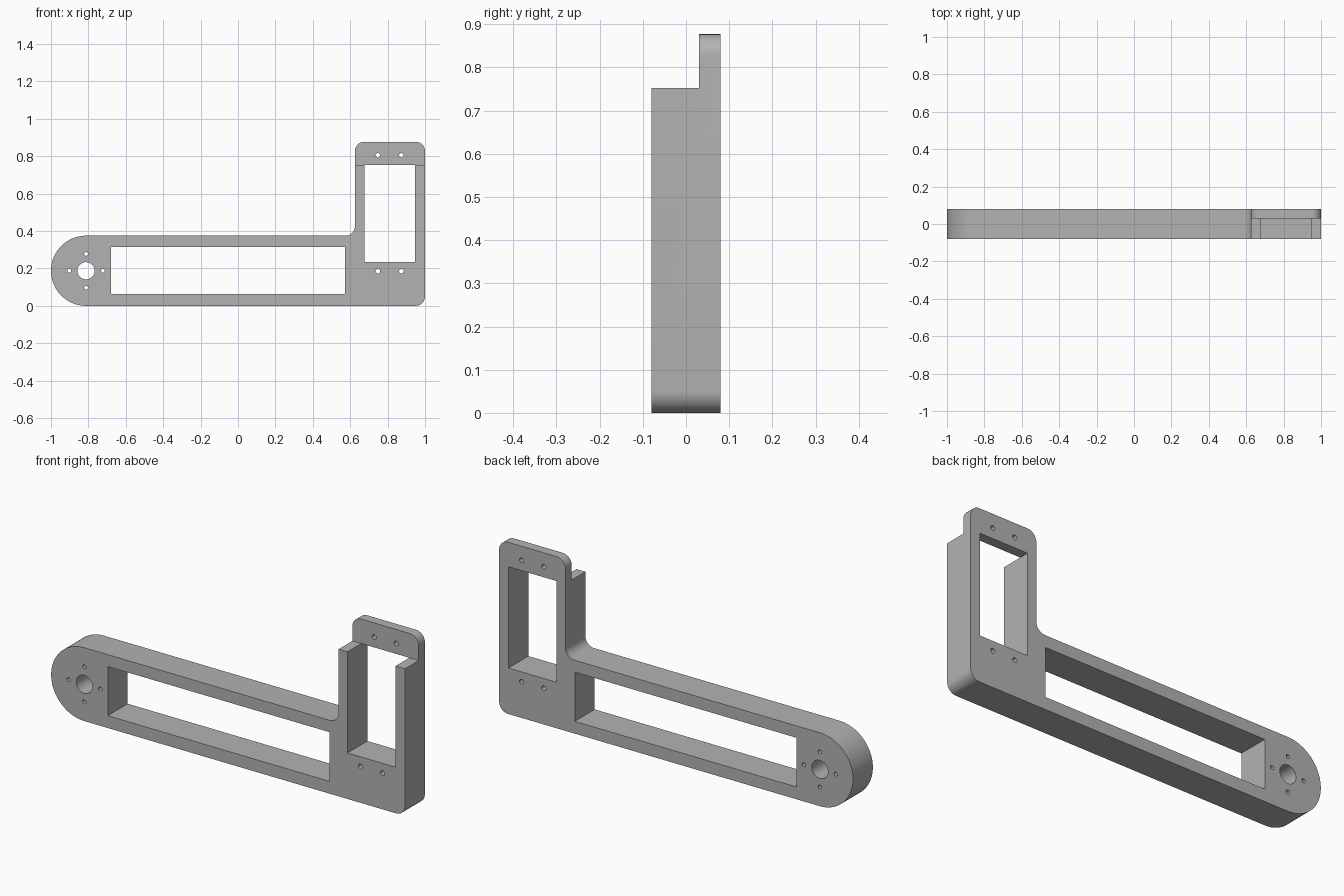
import bpy
import bmesh
from math import cos, sin, radians

if "Cube" in bpy.data.objects:
    bpy.data.objects.remove(bpy.data.objects["Cube"], do_unlink=True)

HALF = 0.08          # half thickness of the bracket
HEIGHT = 0.877
ARM_TOP = 0.375
END_R = ARM_TOP / 2
END_X = END_R - 1
POST_X = 0.625
STEP_Z = 0.752
CORNER = 0.05


def arc(x, z, r, start, end, steps):
    """Points along an arc, angles in degrees."""
    angles = [radians(start + (end - start) * i / steps) for i in range(steps + 1)]
    return [(x + r * cos(a), z + r * sin(a)) for a in angles]


def rect(x0, z0, x1, z1):
    return [(x0, z0), (x1, z0), (x1, z1), (x0, z1)]


def circle(x, z, r, steps=32):
    return arc(x, z, r, 0, 360, steps)[:-1]


def prism(name, outline, y0, y1):
    """Extrude an x-z outline from y0 to y1."""
    bm = bmesh.new()
    face = bm.faces.new([bm.verts.new((x, y0, z)) for x, z in outline])
    new = bmesh.ops.extrude_face_region(bm, geom=[face])["geom"]
    moved = [v for v in new if isinstance(v, bmesh.types.BMVert)]
    bmesh.ops.translate(bm, verts=moved, vec=(0, y1 - y0, 0))
    bmesh.ops.recalc_face_normals(bm, faces=bm.faces)
    mesh = bpy.data.meshes.new(name)
    bm.to_mesh(mesh)
    bm.free()
    obj = bpy.data.objects.new(name, mesh)
    bpy.context.collection.objects.link(obj)
    return obj


def cut(target, outline, y0=-0.2, y1=0.2):
    """Subtract a prism from the target and discard the cutter."""
    cutter = prism("cutter", outline, y0, y1)
    cutter.hide_render = True
    mod = target.modifiers.new("cut", "BOOLEAN")
    mod.operation = "DIFFERENCE"
    mod.solver = "EXACT"
    mod.object = cutter
    bpy.ops.object.modifier_apply(modifier=mod.name)
    bpy.data.objects.remove(cutter, do_unlink=True)


# L-shaped body: round arm end, rounded post corners, inner fillet
outline = (
    arc(END_X, END_R, END_R, 90, 270, 48)
    + arc(1 - CORNER, CORNER, CORNER, -90, 0, 10)
    + arc(1 - CORNER, HEIGHT - CORNER, CORNER, 0, 90, 10)
    + arc(POST_X + CORNER, HEIGHT - CORNER, CORNER, 90, 180, 10)
    + arc(POST_X - CORNER, ARM_TOP + CORNER, CORNER, 0, -90, 10)
)
bracket = prism("bracket_arm", outline, -HALF, HALF)
bpy.context.view_layer.objects.active = bracket
bracket.select_set(True)

# Front step that leaves a thin mounting tab at the top
cut(bracket, rect(0.5, STEP_Z, 1.2, 1.2), -0.2, 0.03)

# Long slot in the arm and tall window in the post
cut(bracket, rect(-0.68, 0.063, 0.572, 0.314))
cut(bracket, rect(0.675, 0.235, 0.947, STEP_Z))

# Axle hole with four screw holes around it
cut(bracket, circle(END_X, END_R, 0.046))
for i in range(4):
    a = radians(90 * i)
    cut(bracket, circle(END_X + 0.09 * cos(a), END_R + 0.09 * sin(a), 0.01, 20))

# Screw holes above and below the window
for x in (0.748, 0.873):
    for z in (0.185, 0.805):
        cut(bracket, circle(x, z, 0.012, 20))

# Plain grey finish
grey = bpy.data.materials.new("plain grey")
grey.use_nodes = True
color = (0.45, 0.45, 0.45, 1)
grey.diffuse_color = color
grey.node_tree.nodes["Principled BSDF"].inputs["Base Color"].default_value = color
bracket.data.materials.clear()
bracket.data.materials.append(grey)
bpy.ops.object.shade_smooth_by_angle(angle=radians(30))
